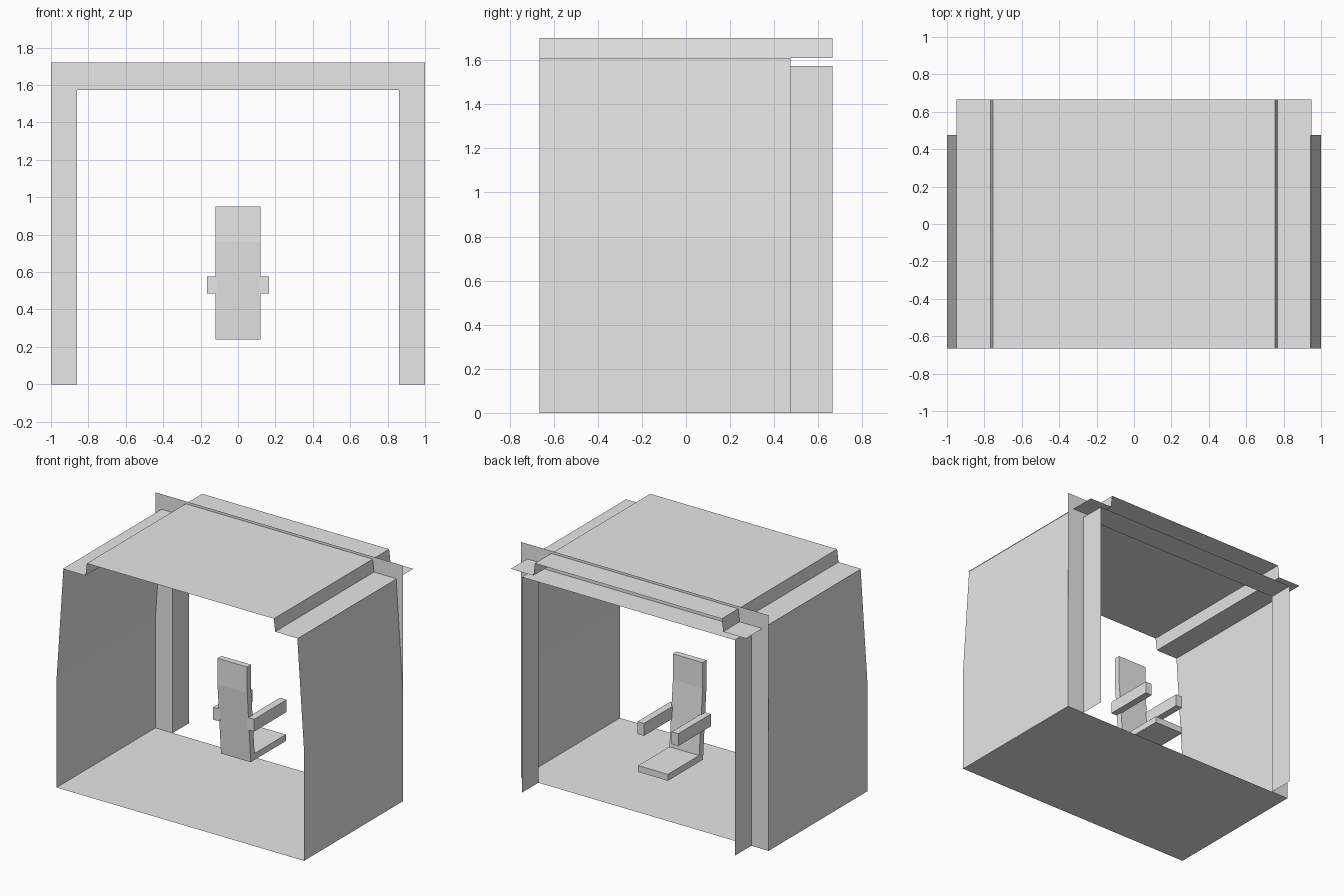
import bpy

if "Cube" in bpy.data.objects:
    bpy.data.objects.remove(bpy.data.objects["Cube"])

grey = bpy.data.materials.new("plain grey")
grey.diffuse_color = (0.8, 0.8, 0.8, 1)
grey.use_nodes = True
grey.node_tree.nodes["Principled BSDF"].inputs["Base Color"].default_value = grey.diffuse_color

FRONT, BACK, DOOR = -0.665, 0.665, 0.475   # depth of front edge, back edge, door frame


def make(name, verts, faces):
    mesh = bpy.data.meshes.new(name)
    mesh.from_pydata(verts, [], faces)
    mesh.materials.append(grey)
    obj = bpy.data.objects.new(name, mesh)
    bpy.context.collection.objects.link(obj)
    return obj


def sheet(name, profile, y0, y1):
    """Thin sheet: an open x-z profile swept along y."""
    n = len(profile)
    verts = [(x, y, z) for y in (y0, y1) for x, z in profile]
    return make(name, verts, [(i, i + 1, n + i + 1, n + i) for i in range(n - 1)])


def solid(name, profile, x0, x1):
    """Closed y-z profile (counter-clockwise seen from +x) extruded along x."""
    n = len(profile)
    verts = [(x, y, z) for x in (x0, x1) for y, z in profile]
    faces = [(i, (i + 1) % n, n + (i + 1) % n, n + i) for i in range(n)]
    faces += [tuple(reversed(range(n))), tuple(range(n, 2 * n))]
    return make(name, verts, faces)


# Cabin shell: floor and side walls that lean inward above the middle
sheet("floor", [(-1, 0), (1, 0)], FRONT, DOOR)
wall = [(1, 0), (1, 0.79), (0.945, 1.61)]
sheet("right_wall", wall, FRONT, DOOR)
sheet("left_wall", [(-x, z) for x, z in reversed(wall)], FRONT, DOOR)

# Roof sheet with a raised centre and side flanges
half = [(0.95, 1.61), (0.766, 1.61), (0.755, 1.702)]
sheet("roof", [(-x, z) for x, z in half] + half[::-1], FRONT, BACK)

# Flat door frame with a deep lining around the opening
outer = [(-1, 0), (-1, 1.72), (1, 1.72), (1, 0)]
inner = [(-0.86, 0), (-0.86, 1.574), (0.86, 1.574), (0.86, 0)]
make("door_frame", [(x, DOOR, z) for x, z in outer + inner],
     [(i, i + 1, i + 5, i + 4) for i in range(3)])
sheet("door_lining", inner, DOOR, BACK)

# Chair: bent backrest, seat and two armrests
solid("backrest", [(-0.025, 0.24), (0.02, 0.24), (0.02, 0.285), (-0.02, 0.76),
                   (-0.02, 0.95), (-0.065, 0.95), (-0.065, 0.76)], -0.12, 0.12)
solid("seat", [(0.02, 0.24), (0.38, 0.24), (0.38, 0.287), (0.02, 0.287)], -0.12, 0.12)
arm = [(-0.05, 0.485), (0.325, 0.485), (0.325, 0.575), (-0.05, 0.575)]
solid("right_armrest", arm, 0.112, 0.165)
solid("left_armrest", arm, -0.165, -0.112)
